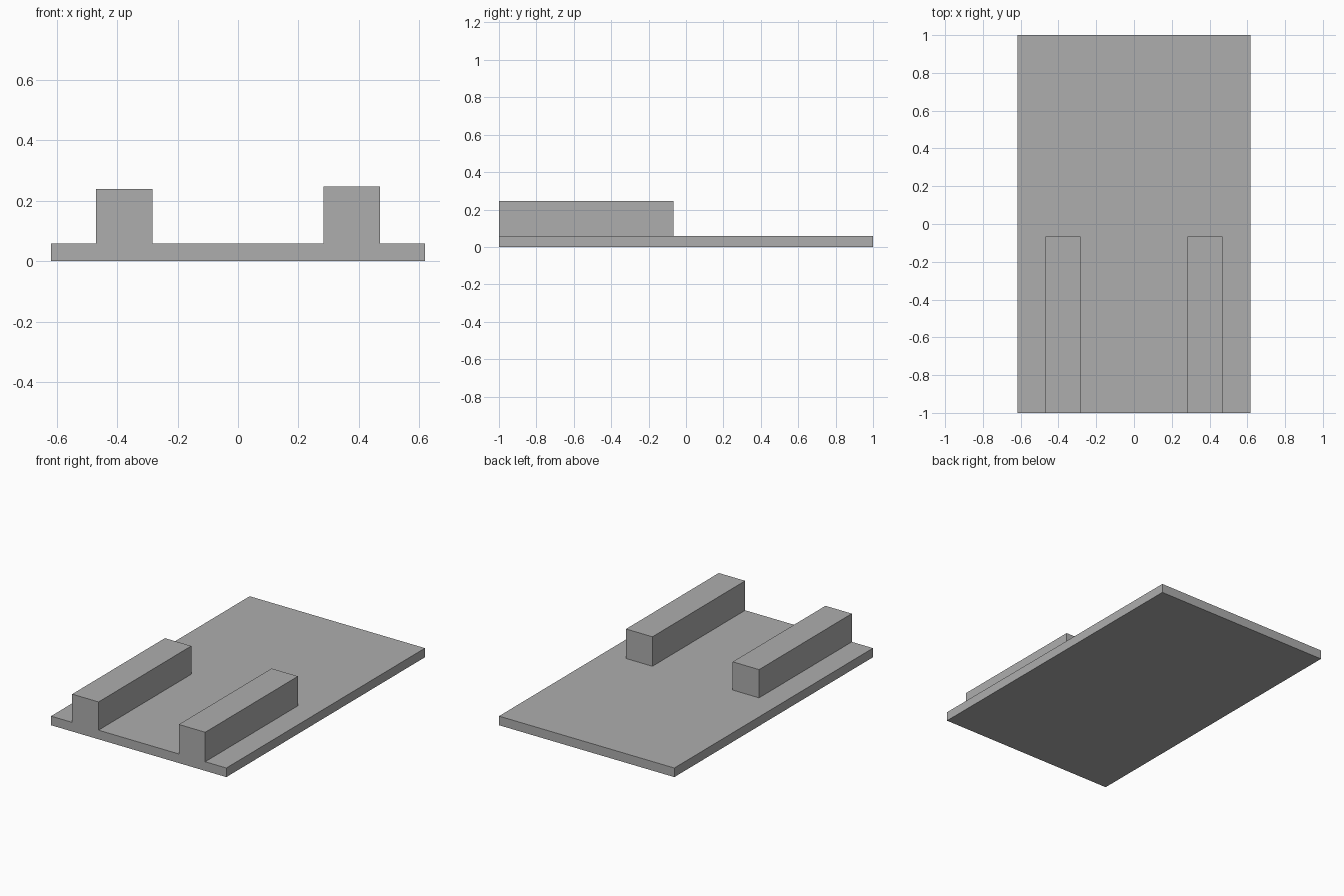
import bpy

cube = bpy.data.objects.get("Cube")
if cube:
    bpy.data.objects.remove(cube, do_unlink=True)

# One plain grey for the whole model
grey = bpy.data.materials.new("plain grey")
grey.use_nodes = True
colour = (0.42, 0.42, 0.42, 1)
grey.diffuse_color = colour
grey.node_tree.nodes["Principled BSDF"].inputs["Base Color"].default_value = colour


def box(name, low, high):
    """Add a flat-faced box spanning two opposite corners."""
    centre = [(a + b) / 2 for a, b in zip(low, high)]
    bpy.ops.mesh.primitive_cube_add(size=1, location=centre)
    obj = bpy.context.object
    obj.name = name
    obj.scale = [b - a for a, b in zip(low, high)]
    bpy.ops.object.transform_apply(location=False, rotation=False, scale=True)
    obj.data.materials.append(grey)
    return obj


HALF_WIDTH, THICKNESS = 0.618, 0.058
RAIL_X, RAIL_HALF, RAIL_END = 0.376, 0.093, -0.066

# Base plate
box("base_plate", (-HALF_WIDTH, -1, 0), (HALF_WIDTH, 1, THICKNESS))

# Two rails flush with the front edge, the left one slightly taller
for name, side, top in (("right_rail", -1, 0.238), ("left_rail", 1, 0.246)):
    x = side * RAIL_X
    box(name, (x - RAIL_HALF, -1, THICKNESS), (x + RAIL_HALF, RAIL_END, top))
